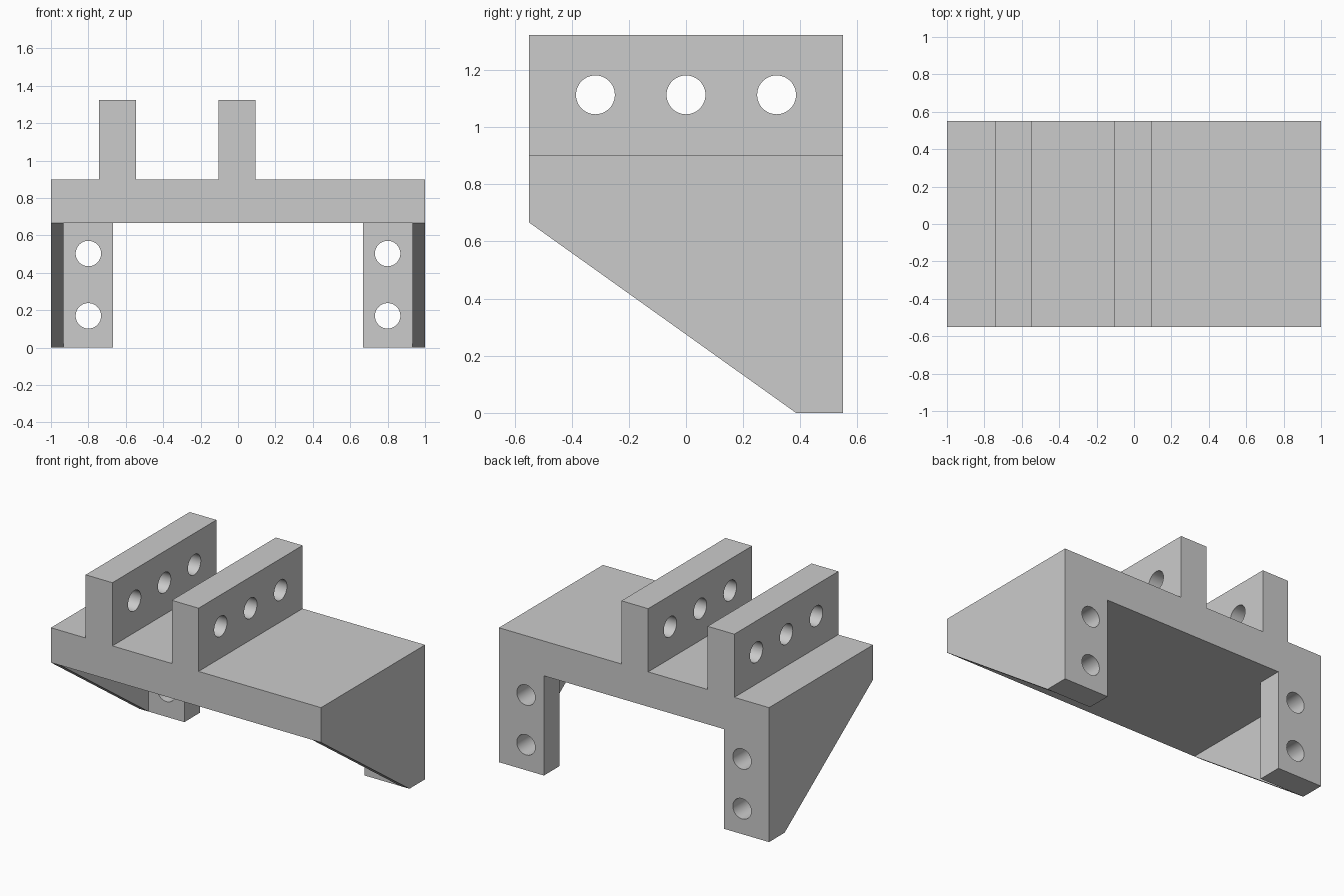
import bpy, bmesh, math
from mathutils import Vector

old = bpy.data.objects.get("Cube")
if old:
    bpy.data.objects.remove(old, do_unlink=True)

HALF_DEPTH = 0.55
TAB_FRONT = 0.385      # front face of the rear mounting tabs
PLATE_BOTTOM, PLATE_TOP, RAIL_TOP = 0.667, 0.90, 1.323


def prism(name, points, axis, start, end):
    """Extrude a closed outline along x or y."""
    def place(a, b, t):
        return (t, a, b) if axis == "x" else (a, t, b)
    bm = bmesh.new()
    face = bm.faces.new([bm.verts.new(place(a, b, start)) for a, b in points])
    result = bmesh.ops.extrude_face_region(bm, geom=[face])
    verts = [g for g in result["geom"] if isinstance(g, bmesh.types.BMVert)]
    shift = Vector(place(0, 0, end - start))
    bmesh.ops.translate(bm, verts=verts, vec=shift)
    bmesh.ops.recalc_face_normals(bm, faces=bm.faces)
    mesh = bpy.data.meshes.new(name)
    bm.to_mesh(mesh)
    bm.free()
    obj = bpy.data.objects.new(name, mesh)
    bpy.context.collection.objects.link(obj)
    return obj


def circle(a, b, radius, sides=48):
    steps = [math.tau * i / sides for i in range(sides)]
    return [(a + radius * math.cos(t), b + radius * math.sin(t)) for t in steps]


def cut(target, cutter):
    """Subtract a helper solid, then discard it."""
    cutter.hide_render = True
    mod = target.modifiers.new("cut", "BOOLEAN")
    mod.operation, mod.solver, mod.object = "DIFFERENCE", "EXACT", cutter
    bpy.context.view_layer.objects.active = target
    bpy.ops.object.modifier_apply(modifier=mod.name)
    bpy.data.objects.remove(cutter, do_unlink=True)


# Front outline: two legs, bridge plate and two upright rails
outline = [(-1, 0), (-0.667, 0), (-0.667, PLATE_BOTTOM), (0.667, PLATE_BOTTOM),
           (0.667, 0), (1, 0), (1, PLATE_TOP)]
for left, right in ((-0.105, 0.093), (-0.743, -0.545)):
    outline += [(right, PLATE_TOP), (right, RAIL_TOP), (left, RAIL_TOP), (left, PLATE_TOP)]
outline.append((-1, PLATE_TOP))
bracket = prism("mounting_bracket", outline, "y", -HALF_DEPTH, HALF_DEPTH)

# Hollow the legs into thin side gussets with rear mounting tabs
hollow = [(-0.933, -0.2), (0.933, -0.2), (0.933, PLATE_BOTTOM), (-0.933, PLATE_BOTTOM)]
cut(bracket, prism("hollow_cutter", hollow, "y", -1, TAB_FRONT))

# Slope the underside of the gussets
slope = [(-HALF_DEPTH, PLATE_BOTTOM), (TAB_FRONT, 0), (TAB_FRONT, -0.2),
         (-0.8, -0.2), (-0.8, PLATE_BOTTOM)]
cut(bracket, prism("slope_cutter", slope, "x", -1.2, 1.2))

# Cross holes through both rails
for y in (-0.317, 0, 0.317):
    cut(bracket, prism("rail_hole_cutter", circle(y, 1.113, 0.068), "x", -1.2, 1.2))

# Screw holes through the rear tabs
for x in (-0.8, 0.8):
    for z in (0.17, 0.503):
        cut(bracket, prism("tab_hole_cutter", circle(x, z, 0.068), "y", 0.2, 0.8))

# Plain grey finish
grey = bpy.data.materials.new("plain_grey")
grey.use_nodes = True
colour = (0.6, 0.6, 0.6, 1)
grey.diffuse_color = colour
grey.node_tree.nodes["Principled BSDF"].inputs["Base Color"].default_value = colour
bracket.data.materials.clear()
bracket.data.materials.append(grey)

# Smooth hole walls, crisp edges elsewhere
bpy.ops.object.select_all(action="DESELECT")
bracket.select_set(True)
bpy.context.view_layer.objects.active = bracket
bpy.ops.object.shade_smooth_by_angle(angle=math.radians(30))
